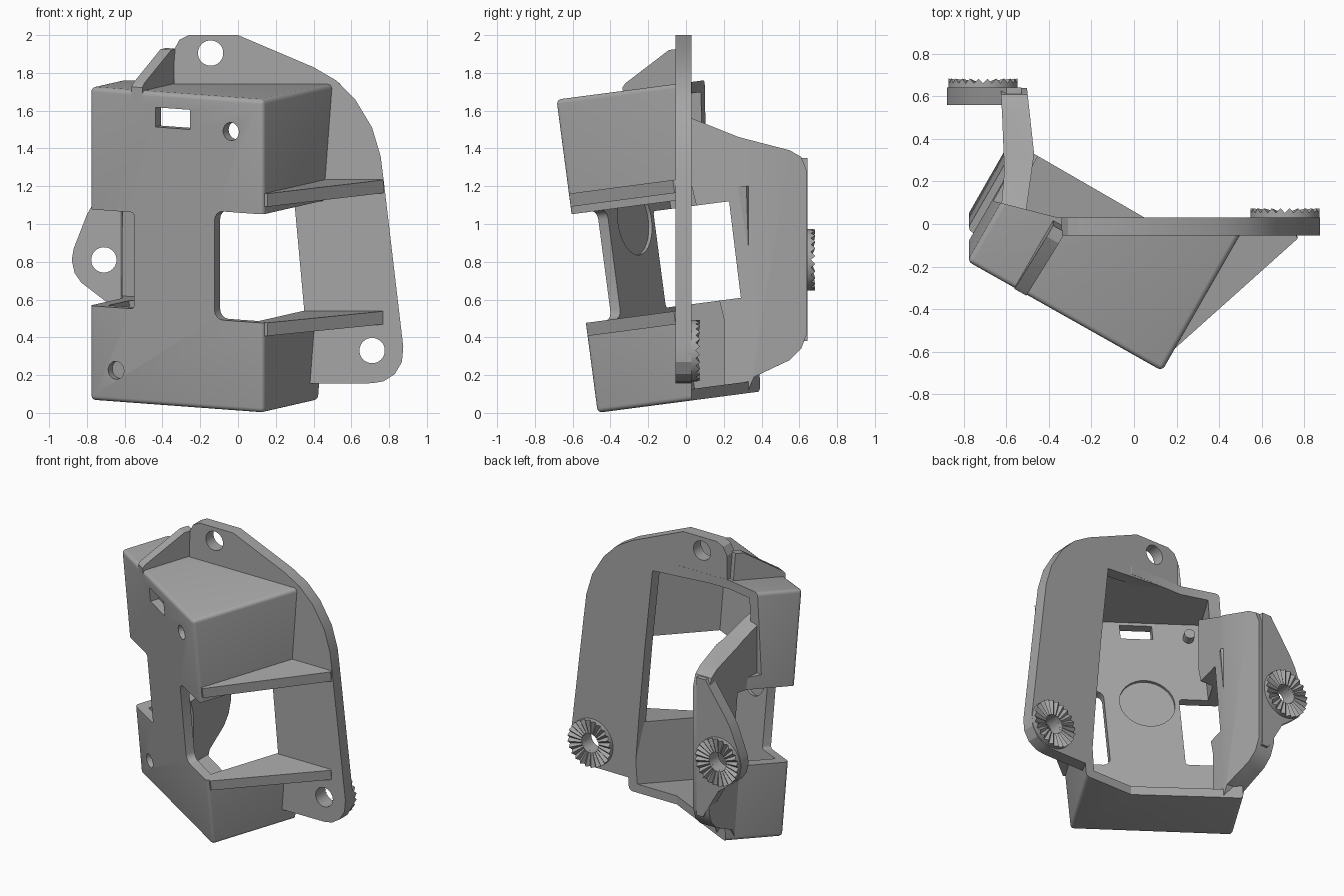
import bpy, bmesh, math
from mathutils import Matrix, Vector

cube = bpy.data.objects.get("Cube")
if cube:
    bpy.data.objects.remove(cube, do_unlink=True)

grey = bpy.data.materials.new("plain grey")
grey.use_nodes = True
colour = (0.38, 0.38, 0.38, 1)
grey.diffuse_color = colour
for node in grey.node_tree.nodes:
    if node.type == 'BSDF_PRINCIPLED':
        node.inputs["Base Color"].default_value = colour

# Axes: world, plus the tilted frame of the housing (across, deep, up)
X, Y, Z = Vector((1, 0, 0)), Vector((0, 1, 0)), Vector((0, 0, 1))
ACROSS = Vector((0.87, -0.49, -0.064)).normalized()
UP = Vector((0, -0.13, 0.99)).normalized()
DEEP = UP.cross(ACROSS).normalized()
CORNER = Vector((-0.785, 0.04, 0.067))
WIDTH, HEIGHT = 1.055, 1.672


def frame(a, b, c, origin=Vector((0, 0, 0))):
    m = Matrix((a, b, c)).transposed().to_4x4()
    m.translation = origin
    return m


PLAN, FRONT, SIDE = frame(X, Y, Z), frame(X, Z, Y), frame(Y, Z, X)
T_PLAN = frame(ACROSS, DEEP, UP, CORNER)
T_FRONT = frame(ACROSS, UP, DEEP, CORNER)
T_SIDE = frame(DEEP, UP, ACROSS, CORNER)


def face_outward(bm):
    bm.normal_update()
    bmesh.ops.recalc_face_normals(bm, faces=bm.faces)
    if bm.calc_volume(signed=True) < 0:
        bmesh.ops.reverse_faces(bm, faces=bm.faces)
    bm.normal_update()


def finish(name, bm):
    face_outward(bm)
    mesh = bpy.data.meshes.new(name)
    bm.to_mesh(mesh)
    bm.free()
    mesh.materials.append(grey)
    obj = bpy.data.objects.new(name, mesh)
    bpy.context.collection.objects.link(obj)
    return obj


def prism(name, fr, pts, lo, hi, side_bevel=0, bevel=0):
    """Extrude an outline lying in a frame, optionally rounding its edges."""
    bm = bmesh.new()
    low = [bm.verts.new((a, b, lo)) for a, b in pts]
    high = [bm.verts.new((a, b, hi)) for a, b in pts]
    bm.faces.new(low)
    bm.faces.new(high)
    n = len(pts)
    for i in range(n):
        j = (i + 1) % n
        bm.faces.new((low[i], low[j], high[j], high[i]))
    face_outward(bm)
    if side_bevel or bevel:
        edges = [e for e in bm.edges
                 if bevel or abs(e.verts[0].co.z - e.verts[1].co.z) > 1e-5]
        bmesh.ops.bevel(bm, geom=edges, offset=side_bevel or bevel, segments=4,
                        profile=0.5, affect='EDGES', clamp_overlap=True)
    bm.transform(fr)
    return finish(name, bm)


def block(name, fr, a0, a1, b0, b1, lo, hi, **kw):
    return prism(name, fr, [(a0, b0), (a1, b0), (a1, b1), (a0, b1)], lo, hi, **kw)


def rod(name, fr, a, b, radius, lo, hi, n=32):
    pts = [(a + radius * math.cos(math.tau * i / n),
            b + radius * math.sin(math.tau * i / n)) for i in range(n)]
    return prism(name, fr, pts, lo, hi)


def combine(obj, cutters, operation='DIFFERENCE'):
    for c in cutters:
        mod = obj.modifiers.new("cut", 'BOOLEAN')
        mod.object, mod.operation, mod.solver = c, operation, 'EXACT'
    bpy.context.view_layer.update()
    graph = bpy.context.evaluated_depsgraph_get()
    mesh = bpy.data.meshes.new_from_object(obj.evaluated_get(graph))
    obj.modifiers.clear()
    obj.data = mesh
    for c in cutters:
        bpy.data.objects.remove(c, do_unlink=True)


def notch():
    return block("notch_cutter", T_FRONT, -0.3, 0.27, 0.505, 1.02, -0.2, 0.43,
                 side_bevel=0.02)


# Hollow tilted housing, open at the back
housing = block("housing", T_FRONT, 0, WIDTH, 0, HEIGHT, 0, 1.2, bevel=0.025)
combine(housing, [
    prism("back_cutter", PLAN, [(2, 0.03), (0.05, 0.03), (-0.47, 0.33),
                                (-0.65, 0.43), (-2, 1), (-2, 3), (2, 3)], -1, 3),
    prism("upper_back_cutter", PLAN, [(2, 0.031), (-0.36, 0.031), (-0.63, 0.1),
                                      (-2, 0.45), (-2, 3), (2, 3)], 1.2, 3),
    block("cavity_cutter", T_FRONT, 0.08, 0.995, 0.06, 1.612, 0.06, 2),
    block("window_cutter", T_FRONT, 0.76, 1.4, 0.48, 1.06, -0.2, 1.3, side_bevel=0.05),
    notch(),
    block("slot_cutter", T_FRONT, 0.4, 0.61, 1.485, 1.59, -0.1, 0.2),
    rod("upper_hole_cutter", T_FRONT, 0.86, 1.49, 0.048, -0.1, 0.2),
    rod("lower_hole_cutter", T_FRONT, 0.16, 0.17, 0.048, -0.1, 0.045),
    rod("recess_cutter", T_FRONT, 0.48, 0.98, 0.18, 0.04, 0.2),
])
rod("inner_peg", T_FRONT, 0.17, 1.5, 0.035, 0.03, 0.12, 16)

# Upright flange running over the top and down the left side
flange = prism("flange", FRONT, [
    (-0.34, 1.7), (-0.34, 1.92), (-0.31, 1.975), (-0.26, 2), (0, 2), (0.4, 1.83),
    (0.52, 1.76), (0.62, 1.66), (0.71, 1.51), (0.755, 1.36), (0.775, 1.2),
    (0.875, 0.35), (0.868, 0.27), (0.83, 0.205), (0.77, 0.167), (0.71, 0.157),
    (0.38, 0.155), (0.35, 0.55), (0.3, 1.1), (0.24, 1.66)], -0.055, 0.03)
combine(flange, [rod("flange_hole_cutter", FRONT, -0.145, 1.905, 0.067, -1, 1),
                 rod("flange_hole_cutter", FRONT, 0.71, 0.33, 0.067, -1, 1)])

# Fins bracing the flange above and below the window
for name, h, tip, deep, root in (("upper_fin", 1.10, 1.33, 0.825, 0.69),
                                 ("lower_fin", 0.41, 1.37, 0.75, 0.58)):
    prism(name, T_PLAN, [(1.01, 0.02), (1.07, 0.02), (tip, deep - 0.02),
                         (tip - 0.02, deep), (1.01, root)], h, h + 0.07)

# Gusset between the roof and the flange
prism("roof_gusset", T_SIDE, [(0, 1.63), (0, 1.69), (0.02, 1.71), (0.31, 1.855),
                              (0.37, 1.855), (0.37, 1.63)], 0.255, 0.32)

# Rear arm carrying the second mounting ear
arm = prism("rear_arm", SIDE, [
    (0.03, 1.56), (0.28, 1.46), (0.55, 1.39), (0.61, 1.355), (0.64, 1.28),
    (0.64, 0.42), (0.61, 0.34), (0.55, 0.28), (0.36, 0.19), (0.33, 0.12),
    (0.2, 0.12), (0.2, 0.5), (0.03, 1.2)], -1, 0)
combine(arm, [prism("arm_plan", PLAN, [
    (-0.53, -0.1), (-0.47, 0.33), (-0.51, 0.7), (-0.63, 0.7), (-0.62, 0.5),
    (-0.61, 0.25), (-0.64, -0.1)], -1, 3)], 'INTERSECT')
combine(arm, [notch()])

ear = prism("rear_ear", FRONT, [
    (-0.53, 1.35), (-0.6, 1.35), (-0.76, 1.12), (-0.80, 1.05), (-0.87, 0.87),
    (-0.88, 0.81), (-0.865, 0.74), (-0.83, 0.69), (-0.7, 0.59), (-0.58, 0.38),
    (-0.53, 0.38)], 0.56, 0.642)
combine(ear, [rod("ear_hole_cutter", FRONT, -0.71, 0.81, 0.067, -1, 2)])
combine(arm, [rod("ear_clearance_cutter", FRONT, -0.71, 0.81, 0.067, 0.3, 2)])


def toothed_boss(name, x, z, y, teeth=24):
    """Ring with radial teeth on its rear face."""
    bm = bmesh.new()
    rows = []
    for i in range(teeth * 2):
        a = math.tau * i / (teeth * 2)
        peak = i % 2
        rows.append([bm.verts.new((x + r * math.cos(a), y + h, z + r * math.sin(a)))
                     for r, h in ((0.067, -0.02), (0.067, 0.02 + 0.008 * peak),
                                  (0.163, 0.022 + 0.022 * peak), (0.163, -0.02))])
    for i, row in enumerate(rows):
        nxt = rows[(i + 1) % len(rows)]
        for k in range(4):
            m = (k + 1) % 4
            bm.faces.new((row[k], row[m], nxt[m], nxt[k]))
    return finish(name, bm)


toothed_boss("flange_boss", 0.71, 0.33, 0.03)
toothed_boss("ear_boss", -0.71, 0.81, 0.64)

# Smooth the rounded edges, keep the rest crisp
parts = [o for o in bpy.context.scene.objects
         if o.type == 'MESH' and grey.name in o.data.materials]
bpy.ops.object.select_all(action='DESELECT')
for o in parts:
    o.select_set(True)
bpy.context.view_layer.objects.active = housing
bpy.ops.object.shade_smooth_by_angle(angle=math.radians(25))
